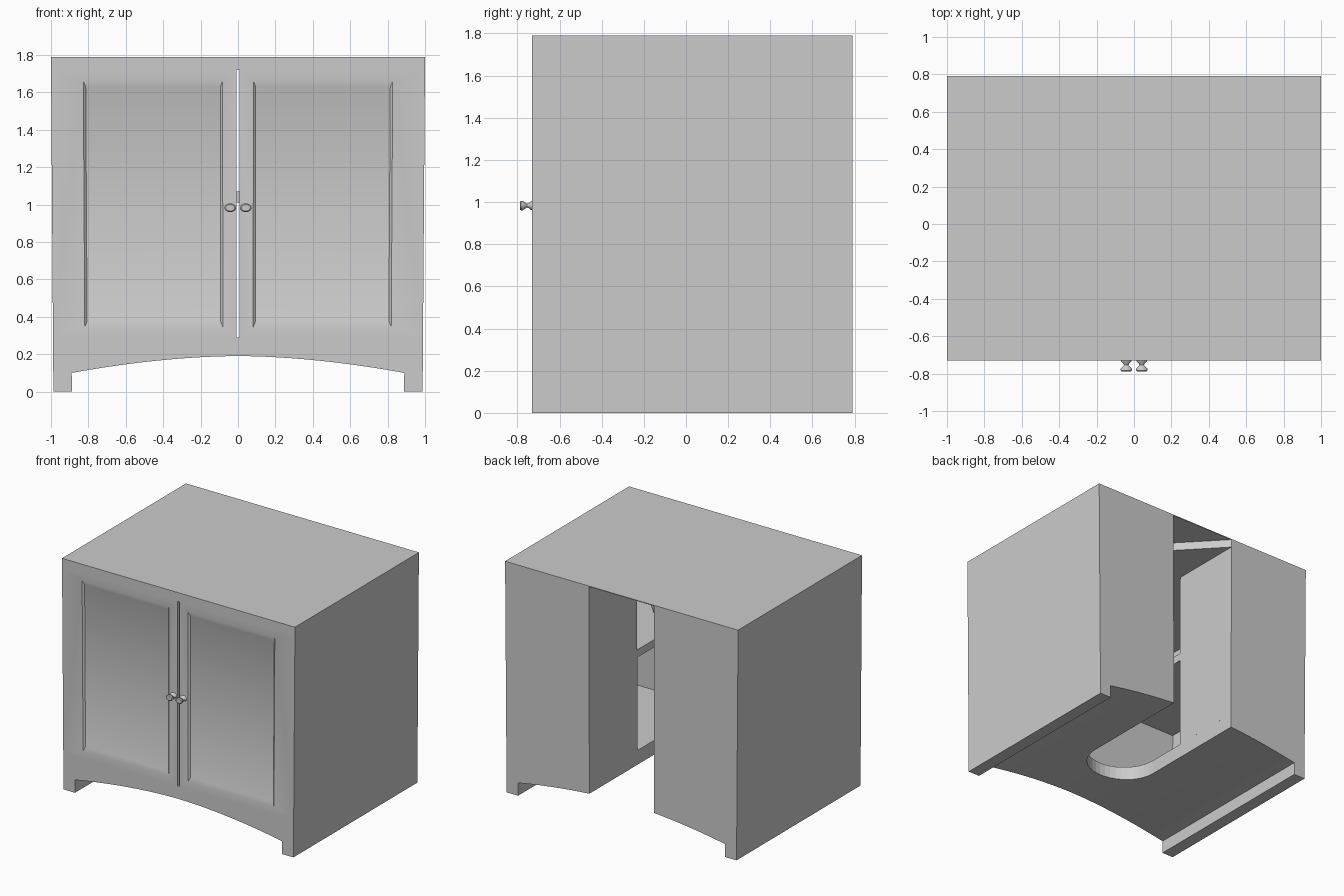
import bpy, bmesh, math

if "Cube" in bpy.data.objects:
    bpy.data.objects.remove(bpy.data.objects["Cube"])

H = 1.79                      # overall height
FRONT, BACK = -0.73, 0.79
FLOOR, CEIL = 0.29, 1.72      # inside of the carcass
SLOT = 0.28                   # half width of the rear pipe slot
SLOT_END = 0.20               # where the slot walls stop


def finish(name, bm):
    """Turn a bmesh into an object, narrowing slightly toward the feet."""
    bmesh.ops.recalc_face_normals(bm, faces=bm.faces)
    for v in bm.verts:
        v.co.x *= 1 - 0.013 * (1 - min(max(v.co.z / H, 0), 1))
    me = bpy.data.meshes.new(name)
    bm.to_mesh(me)
    bm.free()
    ob = bpy.data.objects.new(name, me)
    bpy.context.collection.objects.link(ob)
    return ob


def loft(name, rings):
    """Skin a closed solid through rings that have equal point counts."""
    bm = bmesh.new()
    loops = [[bm.verts.new(p) for p in r] for r in rings]
    n = len(loops[0])
    for a, b in zip(loops, loops[1:]):
        for i in range(n):
            j = (i + 1) % n
            bm.faces.new((a[i], a[j], b[j], b[i]))
    bm.faces.new(loops[0])
    bm.faces.new(loops[-1])
    return finish(name, bm)


def box(name, x0, x1, y0, y1, z0, z1):
    pts = [(x0, y0), (x1, y0), (x1, y1), (x0, y1)]
    return loft(name, [[(x, y, z) for x, y in pts] for z in (z0, z1)])


def cut(ob, cutter):
    mod = ob.modifiers.new("cut", 'BOOLEAN')
    mod.object = cutter
    mod.operation = 'DIFFERENCE'
    mod.solver = 'EXACT'
    bpy.context.view_layer.objects.active = ob
    bpy.ops.object.modifier_apply(modifier=mod.name)


def smooth(ob, degrees):
    bpy.ops.object.select_all(action='DESELECT')
    ob.select_set(True)
    bpy.context.view_layer.objects.active = ob
    bpy.ops.object.shade_smooth_by_angle(angle=math.radians(degrees))


# Base: arched floor with a runner foot along each side
arch = [(0.9 * t, 0.19 - 0.09 * abs(t) ** 1.8) for t in [i / 10 for i in range(-10, 11)]]
profile = [(-1, FLOOR), (-1, 0), (-0.9, 0)] + arch + [(0.9, 0), (1, 0), (1, FLOOR)]
base = loft("base", [[(x, y, z) for x, z in profile] for y in (FRONT, BACK)])

# Middle shelf and top
shelf = box("middle_shelf", -0.96, 0.96, FRONT + 0.04, BACK - 0.02, 1.01, 1.07)
top = box("top", -1, 1, FRONT, BACK, CEIL, H)

# Round-ended pipe notch through the floor and the shelf
arc = [math.pi * (1 + i / 20) for i in range(21)]
notch = [(SLOT * math.cos(a), -0.11 + SLOT * math.sin(a)) for a in arc] + [(SLOT, 1), (-SLOT, 1)]
notch_cutter = loft("notch_cutter", [[(x, y, z) for x, y in notch] for z in (-0.1, 1.4)])
cut(base, notch_cutter)
cut(shelf, notch_cutter)

# Corner relief under the top at the back slot
relief = [(-SLOT, BACK), (SLOT, SLOT_END), (SLOT, 1), (-SLOT, 1)]
relief_cutter = loft("relief_cutter", [[(x, y, z) for x, y in relief] for z in (1.6, H - 0.006)])
cut(top, relief_cutter)
for c in (notch_cutter, relief_cutter):
    bpy.data.objects.remove(c)

for side, s in (("left", -1), ("right", 1)):
    # Side panel, back panel and slot wall
    box(side + "_side_panel", s * 0.96, s, FRONT + 0.04, BACK, FLOOR, CEIL)
    box(side + "_back_panel", s * SLOT, s * 0.96, BACK - 0.02, BACK, FLOOR, CEIL)
    box(side + "_slot_wall", s * SLOT, s * (SLOT + 0.02), SLOT_END, BACK - 0.02, FLOOR, CEIL)

    # Door with a sunken panel
    def rect(x0, x1, z0, z1, y):
        return [(s * x0, y, z0), (s * x1, y, z0), (s * x1, y, z1), (s * x0, y, z1)]
    door = loft(side + "_door", [
        rect(0.007, 1, FLOOR, CEIL, FRONT + 0.04),
        rect(0.007, 1, FLOOR, CEIL, FRONT),
        rect(0.082, 0.828, 0.345, 1.66, FRONT),
        rect(0.095, 0.815, 0.375, 1.63, FRONT + 0.012)])
    smooth(door, 30)

    # Oval turned knob
    turned = [(0.030, -0.725), (0.028, -0.735), (0.016, -0.745), (0.012, -0.754),
              (0.020, -0.764), (0.030, -0.774), (0.031, -0.782), (0.024, -0.788)]
    ring = [2 * math.pi * i / 24 for i in range(24)]
    knob = loft(side + "_knob", [
        [(s * 0.042 + r * math.cos(a), y, 0.983 + 0.75 * r * math.sin(a)) for a in ring]
        for r, y in turned])
    smooth(knob, 40)
